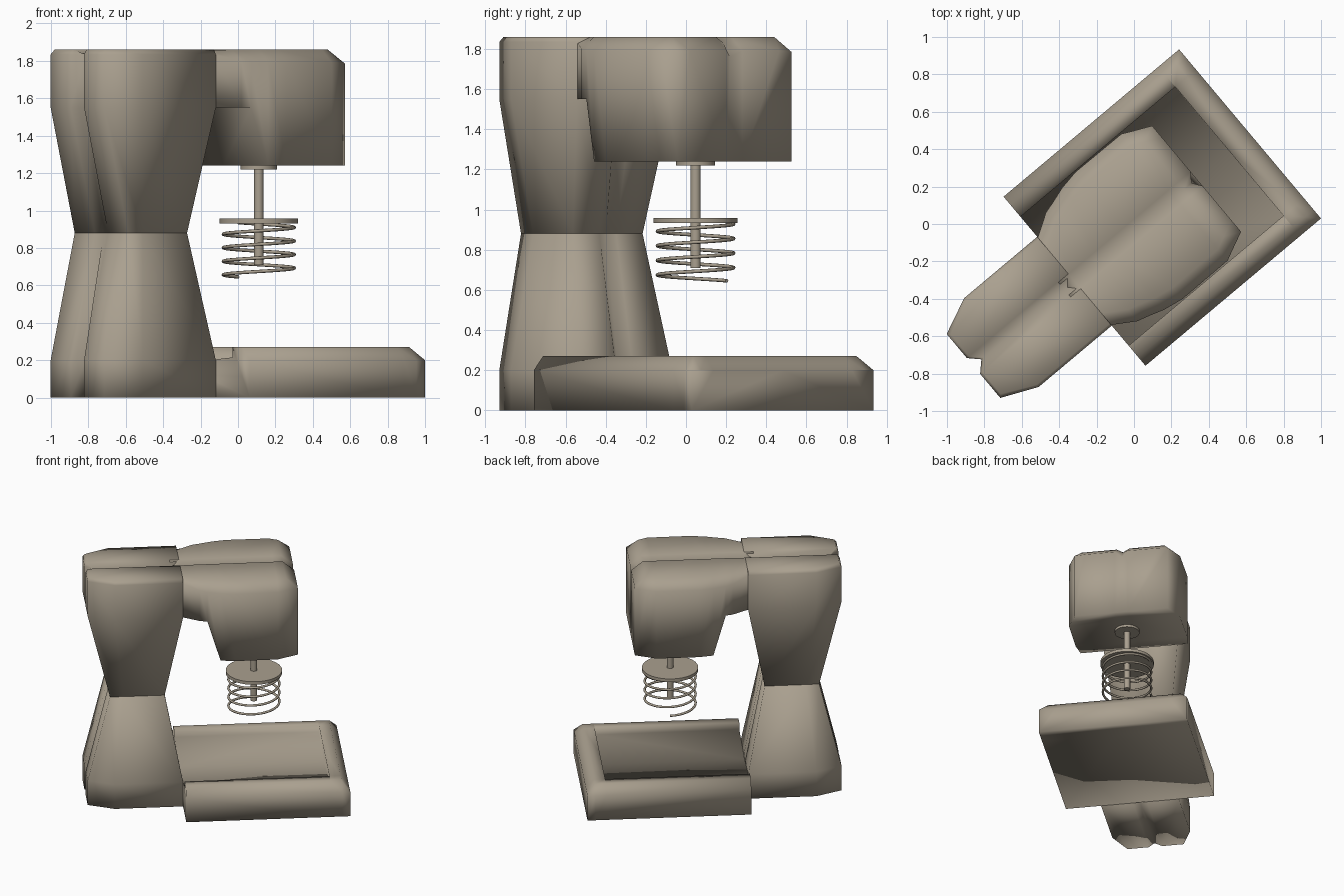
import bpy, bmesh, math
from mathutils import Matrix

if "Cube" in bpy.data.objects:
    bpy.data.objects.remove(bpy.data.objects["Cube"])

# whole model is turned 40 degrees; local x = forward, local y = sideways
PLACE = Matrix.Translation((0.019, -0.023, 0)) @ Matrix.Rotation(math.radians(40), 4, 'Z')
mat = bpy.data.materials.new("taupe")
mat.diffuse_color = (0.40, 0.35, 0.275, 1)
mat.use_nodes = True
mat.node_tree.nodes["Principled BSDF"].inputs["Base Color"].default_value = mat.diffuse_color


def finish(bm, name, angle):
    bmesh.ops.remove_doubles(bm, verts=bm.verts, dist=0.0005)
    bmesh.ops.recalc_face_normals(bm, faces=bm.faces)
    bm.transform(PLACE)
    me = bpy.data.meshes.new(name)
    bm.to_mesh(me)
    bm.free()
    me.materials.append(mat)
    ob = bpy.data.objects.new(name, me)
    bpy.context.collection.objects.link(ob)
    bpy.context.view_layer.objects.active = ob
    ob.select_set(True)
    bpy.ops.object.shade_smooth_by_angle(angle=math.radians(angle))
    ob.select_set(False)
    return ob


def half_loft(sections, name, angle=100):
    """Bridge rows of seven points (ends on y=0), cap both ends, mirror in y."""
    bm = bmesh.new()
    for s in (1, -1):
        rows = [[bm.verts.new((x, y * s, z)) for x, y, z in r] for r in sections]
        for a, b in zip(rows, rows[1:]):
            for i in range(6):
                bm.faces.new((a[i], a[i + 1], b[i + 1], b[i]))
        for r in (rows[0], rows[-1]):
            bm.faces.new((r[0], r[1], r[5], r[6]))
            bm.faces.new(r[1:6])
    return finish(bm, name, angle)


# --- column: grooved plan outline, pinched to a near rectangle at the waist
def ring(z, inset=0.0, dip=0.0):
    plan = [(-0.49, 0), (-0.44, 0.055), (-0.44, 0.31), (-0.95, 0.31),
            (-1.145, 0.223), (-1.145, 0.055), (-1.09, 0)]
    return [(x + (inset if x < -1 else 0), y - (inset if y > 0.1 else 0),
             z - (dip if i in (0, 6) else 0)) for i, (x, y) in enumerate(plan)]


def waist(z):
    return [(x, y, z) for x, y in ((-0.585, 0), (-0.57, 0.055), (-0.57, 0.226), (-0.88, 0.226),
                                   (-0.978, 0.222), (-0.978, 0.055), (-0.963, 0))]


half_loft([ring(0), ring(0.2), waist(0.88)], "lower_column")
half_loft([waist(0.88), ring(1.55), ring(1.835), ring(1.86, 0.015, 0.03)], "upper_column")


# --- motor head: stations along its length (x, half width, underside, top, side drop)
def head_section(x, w, zb, zt, drop, notch=0.0):
    return [(x - notch, 0, zt - 0.03), (x, 0.05, zt), (x, w - 0.08, zt),
            (x, w, zt - drop), (x, w, zb), (x, 0.05, zb), (x, 0, zb)]


half_loft([head_section(*s) for s in (
    (-0.51, 0.295, 1.55, 1.858, 0.03), (-0.44, 0.305, 1.55, 1.858, 0.03),
    (-0.32, 0.38, 1.55, 1.86, 0.06),
    (-0.265, 0.395, 1.55, 1.86, 0.07), (-0.17, 0.425, 1.24, 1.86, 0.07),
    (-0.06, 0.444, 1.24, 1.86, 0.07), (0.258, 0.442, 1.24, 1.86, 0.07),
    (0.325, 0.41, 1.24, 1.86, 0.07), (0.412, 0.37, 1.24, 1.79, 0.005, 0.035))], "motor_head")


# --- base tray: rim on three sides, recess open towards the column
def tray_section(x, mid, floor, rim):
    return [(x, 0, mid), (x, 0.45, floor), (x, 0.45, rim), (x, 0.53, rim),
            (x, 0.59, 0.2), (x, 0.59, 0), (x, 0, 0)]


half_loft([tray_section(*s) for s in (
    (-0.44, 0.18, 0.215, 0.27), (0.64, 0.18, 0.215, 0.27), (0.641, 0.27, 0.27, 0.27),
    (0.725, 0.27, 0.27, 0.27), (0.785, 0.2, 0.2, 0.2))], "base_tray")

# --- drive shaft, collar and whisk plate
AX, AY = 0.116, -0.005


def cylinder(name, r, z0, z1):
    bm = bmesh.new()
    bmesh.ops.create_cone(bm, cap_ends=True, segments=32, radius1=r, radius2=r, depth=z1 - z0,
                          matrix=Matrix.Translation((AX, AY, (z0 + z1) / 2)))
    finish(bm, name, 30)


cylinder("collar", 0.097, 1.22, 1.245)
cylinder("shaft", 0.025, 0.71, 1.23)
cylinder("whisk_plate", 0.21, 0.932, 0.957)

# --- whisk spring: a wire swept round a helix
bm = bmesh.new()
N, SIDES, R, WIRE, TURNS = 140, 8, 0.19, 0.009, 4
rings = []
for i in range(N + 1):
    t = i / N
    a = math.radians(85) + t * TURNS * 2 * math.pi
    row = []
    for k in range(SIDES):
        b = 2 * math.pi * k / SIDES
        r = R + WIRE * math.cos(b)
        row.append(bm.verts.new((AX + r * math.cos(a), AY + r * math.sin(a),
                                 0.645 + 0.29 * t + WIRE * math.sin(b))))
    rings.append(row)
for a, b in zip(rings, rings[1:]):
    for k in range(SIDES):
        j = (k + 1) % SIDES
        bm.faces.new((a[k], a[j], b[j], b[k]))
bm.faces.new(rings[0])
bm.faces.new(rings[-1])
finish(bm, "whisk_spring", 60)
